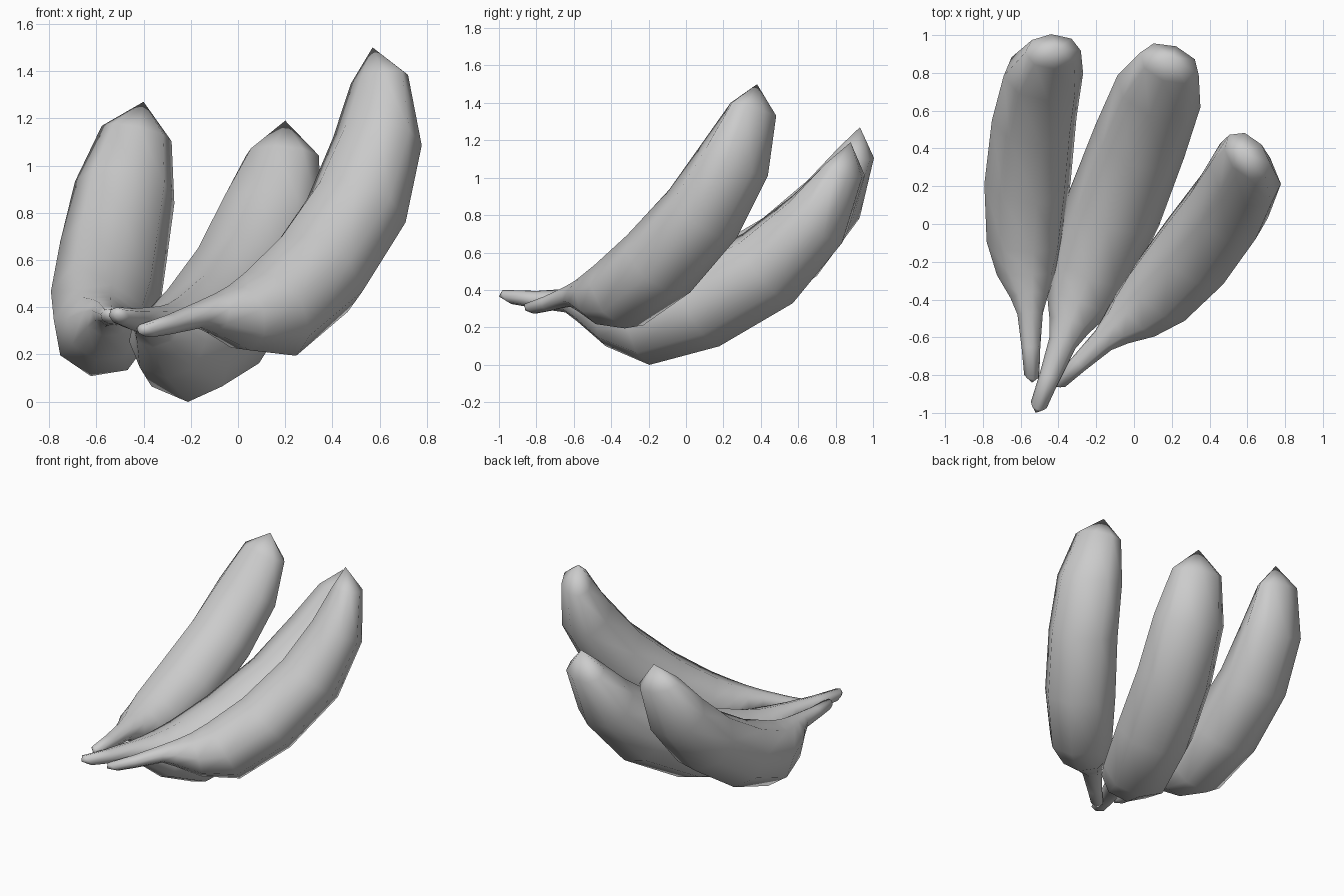
import bpy, bmesh, math
from mathutils import Vector, Matrix

cube = bpy.data.objects.get("Cube")
if cube:
    bpy.data.objects.remove(cube, do_unlink=True)

SIDES = 8
TIP = (2.01, 0.825)
# Sections from stem to tip: inner (along, up), outer (along, up), half width
SECTIONS = [
    (0.02, 0.035, 0.07, -0.04, 0.045),
    (0.21, 0.03, 0.19, -0.06, 0.055),
    (0.41, 0.035, 0.38, -0.085, 0.075),
    (0.53, 0.04, 0.45, -0.135, 0.11),
    (0.63, 0.05, 0.61, -0.265, 0.175),
    (0.76, 0.08, 0.86, -0.365, 0.225),
    (1.05, 0.17, 1.26, -0.265, 0.255),
    (1.40, 0.34, 1.68, -0.035, 0.25),
    (1.68, 0.54, 1.96, 0.285, 0.235),
    (1.88, 0.72, 2.075, 0.635, 0.165),
]

skin = bpy.data.materials.new("grey_skin")
skin.use_nodes = True
skin.diffuse_color = (0.6, 0.6, 0.6, 1)
skin.node_tree.nodes["Principled BSDF"].inputs["Base Color"].default_value = (0.6, 0.6, 0.6, 1)


def placement(stem, tip, roll):
    """Matrix that lays the curved fruit between its stem and tip points."""
    stem, tip = Vector(stem), Vector(tip)
    along = (tip - stem).normalized()
    side = Vector((0, 0, 1)).cross(along).normalized()
    axes = Matrix((along, side, along.cross(side))).transposed()
    turn = Matrix.Rotation(math.radians(roll), 3, along)
    level = Matrix.Rotation(math.atan2(TIP[1], TIP[0]), 3, 'Y')
    scale = (tip - stem).length / math.hypot(*TIP)
    return Matrix.Translation(stem) @ (turn @ axes @ level * scale).to_4x4()


def banana(name, stem, tip, roll):
    bm = bmesh.new()
    rings = []
    for si, zi, so, zo, width in SECTIONS:
        inner, outer = Vector((si, 0, zi)), Vector((so, 0, zo))
        mid, half = (inner + outer) / 2, (inner - outer) / 2
        angles = [math.tau * k / SIDES for k in range(SIDES)]
        rings.append([bm.verts.new(mid + half * math.cos(a) + Vector((0, width * math.sin(a), 0)))
                      for a in angles])
    # Skin between rings, then pointed ends
    for a, b in zip(rings, rings[1:]):
        for k in range(SIDES):
            n = (k + 1) % SIDES
            bm.faces.new((a[k], a[n], b[n], b[k]))
    for ring, (s, z) in ((rings[0], (0, 0)), (rings[-1], TIP)):
        pole = bm.verts.new((s, 0, z))
        for k in range(SIDES):
            bm.faces.new((ring[k], ring[(k + 1) % SIDES], pole))
    bm.transform(placement(stem, tip, roll))
    bmesh.ops.recalc_face_normals(bm, faces=bm.faces)
    for f in bm.faces:
        f.smooth = True
    mesh = bpy.data.meshes.new(name)
    bm.to_mesh(mesh)
    bm.free()
    mesh.materials.append(skin)
    bpy.context.collection.objects.link(bpy.data.objects.new(name, mesh))


banana("banana_right", (-0.54, -0.84, 0.36), (-0.40, 0.93, 1.27), 14)
banana("banana_middle", (-0.52, -1.0, 0.365), (0.20, 0.88, 1.19), 0)
banana("banana_left", (-0.42, -0.86, 0.29), (0.57, 0.38, 1.50), -18)
